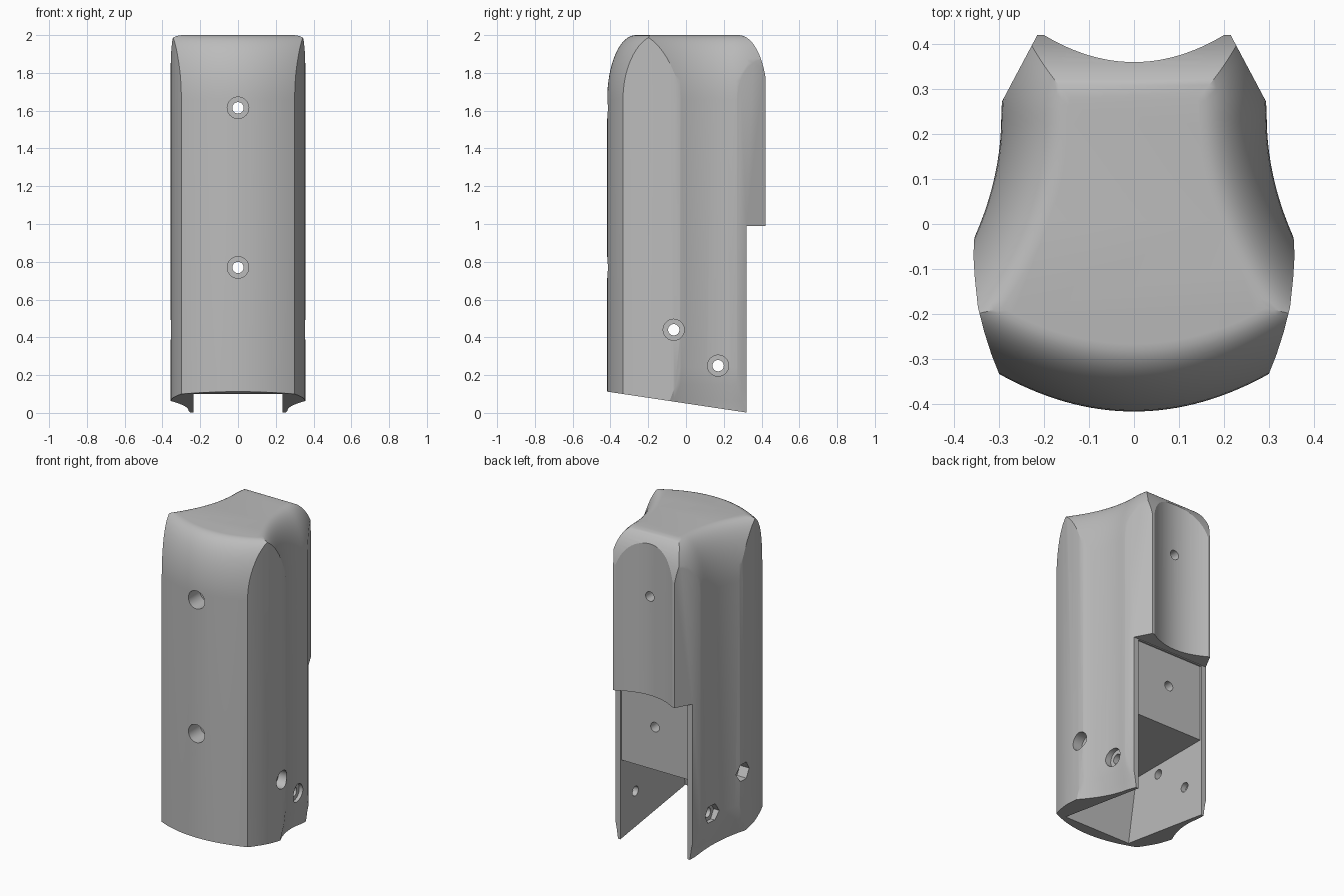
import bpy, bmesh, math
from mathutils import Matrix, Vector

if "Cube" in bpy.data.objects:
    bpy.data.objects.remove(bpy.data.objects["Cube"])

grey = bpy.data.materials.new("plain grey")
grey.use_nodes = True
colour = (0.5, 0.5, 0.5, 1)
grey.diffuse_color = colour
grey.node_tree.nodes["Principled BSDF"].inputs["Base Color"].default_value = colour


def loft(name, rings):
    """Solid through rings of equal length."""
    bm = bmesh.new()
    loops = [[bm.verts.new(p) for p in ring] for ring in rings]
    for a, b in zip(loops, loops[1:]):
        for i in range(len(a)):
            j = (i + 1) % len(a)
            bm.faces.new((a[i], a[j], b[j], b[i]))
    bm.faces.new(loops[0][::-1])
    bm.faces.new(loops[-1])
    bmesh.ops.recalc_face_normals(bm, faces=bm.faces)
    mesh = bpy.data.meshes.new(name)
    bm.to_mesh(mesh)
    bm.free()
    mesh.materials.append(grey)
    obj = bpy.data.objects.new(name, mesh)
    bpy.context.collection.objects.link(obj)
    return obj


def mirrored(half):
    """Closed outline from a right half listed front to back."""
    return half + [(-x, y) for x, y in reversed(half) if x > 1e-6]


def side_x(y, inset):
    # scooped flank, turning slightly inward at the back
    bend = 0.82 if y < 0.24 else -1.4
    return 0.295 + bend * (y - 0.24) ** 2 - inset


def front_y(x, inset):
    return -0.417 + 0.93 * x * x + inset


def body_ring(z, side, front, steps=24):
    # front arc and scooped flanks at one height
    corner = -0.2
    for _ in range(40):
        corner = front_y(side_x(corner, side), front)
    width, back = side_x(corner, side), 0.43 - front
    half = []
    for i in range(steps):
        x = width * i / steps
        half.append((x, front_y(x, front)))
    for i in range(steps + 1):
        y = corner + (back - corner) * i / steps
        half.append((side_x(y, side), y))
    return [(x, y, z) for x, y in mirrored(half)]


# body: scooped loft with a rounded top and slightly tucked foot
rings = [body_ring(z, side, 0) for z, side in
         ((-0.1, 0.045), (0, 0.035), (0.07, 0.025), (0.15, 0.008), (0.24, 0))]
for i in range(17):
    angle = math.pi / 2 * i / 16
    inset = 0.15 * (1 - math.cos(angle))
    rings.append(body_ring(1.66 + 0.34 * math.sin(angle), inset, inset))
body = loft("grip_body", rings)

# envelope: bulged cheeks, rear chamfers, hollow back and sloping base
half = [(0.26, -0.43), (0.3, -0.333), (0.317, -0.29), (0.333, -0.24), (0.347, -0.185),
        (0.354, -0.12), (0.357, -0.07), (0.355, -0.03), (0.355, 0.157), (0.215, 0.42)]
half += [(0.2 * (1 - i / 12), 0.36 + 1.5 * (0.2 * (1 - i / 12)) ** 2) for i in range(13)]
outline = mirrored(half)
envelope = loft("envelope", [[(x, y, 0.05 - 0.15 * y) for x, y in outline],
                             [(x, y, 2.1) for x, y in outline]])


def apply_boolean(tool, operation="DIFFERENCE"):
    mod = body.modifiers.new("cut", "BOOLEAN")
    mod.operation, mod.object, mod.solver = operation, tool, "EXACT"
    bpy.context.view_layer.objects.active = body
    bpy.ops.object.modifier_apply(modifier=mod.name)
    bpy.data.objects.remove(tool)


def slot(name, profile, width):
    return loft(name, [[(x, y, z) for y, z in profile] for x in (-width, width)])


def drill(centre, direction, radius, length, sides=32):
    """Remove a bore starting at centre and running along direction."""
    turn = Vector(direction).to_track_quat("Z", "Y").to_matrix().to_4x4()
    place = Matrix.Translation(centre) @ turn
    ring = [(radius * math.cos(math.tau * i / sides), radius * math.sin(math.tau * i / sides))
            for i in range(sides)]
    apply_boolean(loft("bore", [[place @ Vector((x, y, z)) for x, y in ring]
                                for z in (0, length)]))


apply_boolean(envelope, "INTERSECT")

# rear step and the slot between the two legs
apply_boolean(slot("rear_step", [(0.32, -0.2), (0.6, -0.2), (0.6, 0.99), (0.32, 0.99)], 0.5))
apply_boolean(slot("leg_slot", [(-0.38, -0.2), (-0.26, 0.5), (0.31, 0.5), (0.31, 0.985),
                                (0.5, 0.985), (0.5, -0.2)], 0.235))

# front bolt holes with counterbores
for z in (0.77, 1.615):
    drill((0, -0.6, z), (0, 1, 0), 0.03, 1.2)
    drill((0, -0.6, z), (0, 1, 0), 0.057, 0.3)

# cross bolts: round heads on the left, hexagonal nut pockets on the right
for y, z, seat in ((-0.065, 0.44, 0.29), (0.17, 0.25, 0.27)):
    drill((-0.6, y, z), (1, 0, 0), 0.03, 1.2)
    drill((0.6, y, z), (-1, 0, 0), 0.056, 0.6 - seat)
    drill((-0.6, y, z), (1, 0, 0), 0.06, 0.6 - seat, 6)

bpy.ops.object.select_all(action="DESELECT")
body.select_set(True)
bpy.context.view_layer.objects.active = body
bpy.ops.object.shade_smooth_by_angle(angle=math.radians(25))
